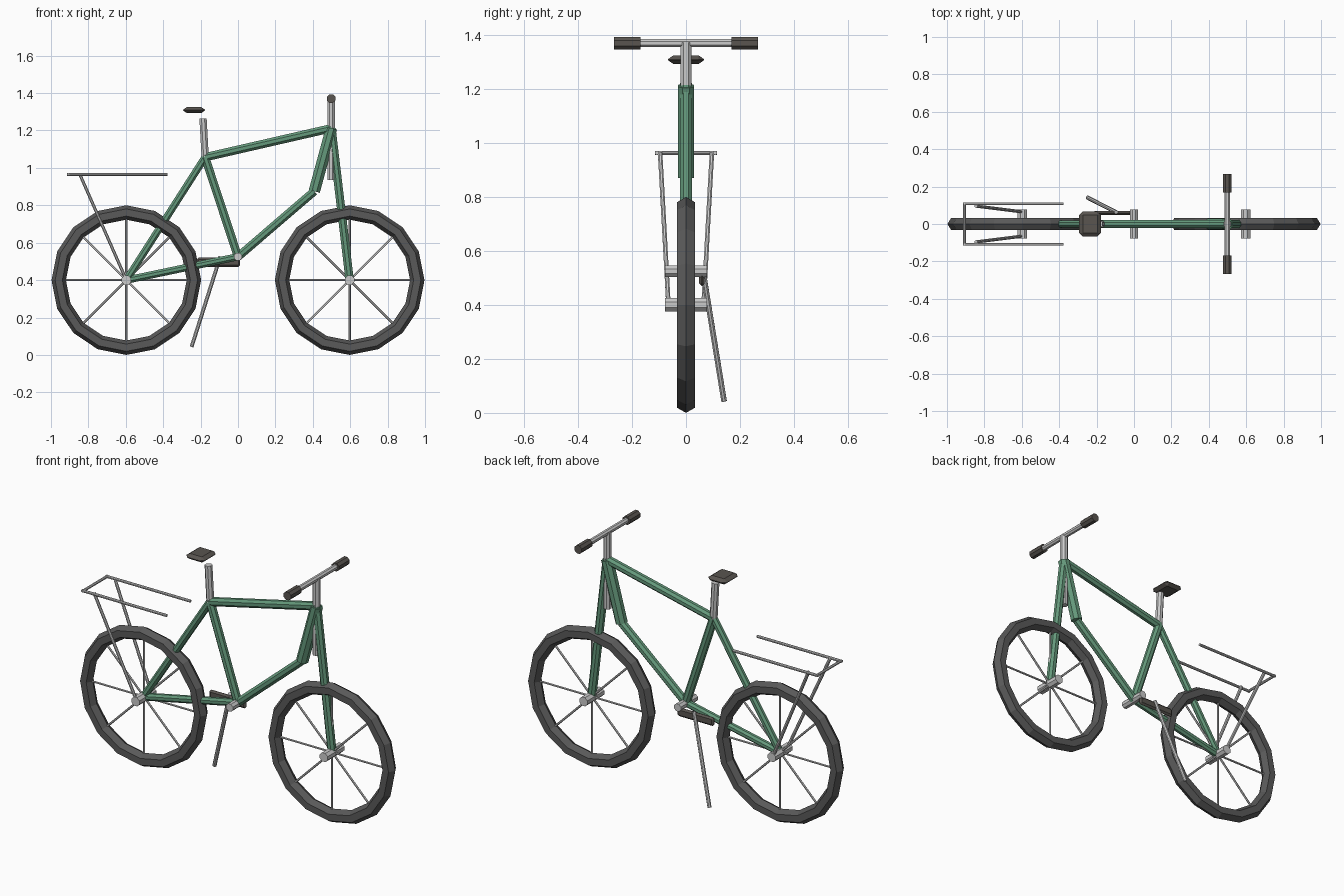
import bpy, bmesh, math
from mathutils import Vector, Matrix

if "Cube" in bpy.data.objects:
    bpy.data.objects.remove(bpy.data.objects["Cube"])


def material(name, rgb):
    m = bpy.data.materials.new(name)
    m.diffuse_color = (*rgb, 1)
    m.use_nodes = True
    m.node_tree.nodes["Principled BSDF"].inputs["Base Color"].default_value = m.diffuse_color
    return m


GREEN = material("green_paint", (0.13, 0.32, 0.20))
RUBBER = material("tyre_rubber", (0.10, 0.10, 0.10))
DARK = material("dark_trim", (0.10, 0.09, 0.08))


def finish(name, bm, mat=None):
    bmesh.ops.recalc_face_normals(bm, faces=bm.faces)
    me = bpy.data.meshes.new(name)
    bm.to_mesh(me)
    bm.free()
    if mat:
        me.materials.append(mat)
    ob = bpy.data.objects.new(name, me)
    bpy.context.collection.objects.link(ob)
    return ob


def add_rod(bm, a, b, r, sides):
    a, b = Vector(a), Vector(b)
    d = b - a
    # keep one flat facing sideways
    side = Vector((0, 1, 0)) if abs(d.normalized().y) < 0.9 else Vector((1, 0, 0))
    z = d.normalized()
    x = z.cross(side).normalized()
    y = z.cross(x)
    rot = Matrix((x, y, z)).transposed().to_4x4()
    spin = Matrix.Rotation(math.pi / sides, 4, 'Z')
    bmesh.ops.create_cone(bm, cap_ends=True, segments=sides, radius1=r, radius2=r,
                          depth=d.length,
                          matrix=Matrix.Translation((a + b) / 2) @ rot @ spin)


def rod(name, a, b, r, mat=None, sides=8):
    bm = bmesh.new()
    add_rod(bm, a, b, r, sides)
    return finish(name, bm, mat)


def chamfered_box(name, center, half, chamfer, mat):
    # bevel in a unit where the thinnest axis closes to a ridge
    k = min(range(3), key=lambda i: half[i])
    size = list(half)
    size[k] = chamfer * 1.1
    bm = bmesh.new()
    bmesh.ops.create_cube(bm, size=2)
    bmesh.ops.scale(bm, vec=size, verts=bm.verts)
    bmesh.ops.bevel(bm, geom=bm.edges[:], offset=chamfer, segments=1,
                    affect='EDGES', offset_type='OFFSET')
    fix = [1, 1, 1]
    fix[k] = half[k] / size[k]
    bmesh.ops.scale(bm, vec=fix, verts=bm.verts)
    bmesh.ops.translate(bm, vec=center, verts=bm.verts)
    return finish(name, bm, mat)


def wheel(prefix, x, z):
    # tyre: hexagon section swept round 16 steps
    major, minor, n, m = 0.3615, 0.0385, 16, 6
    bm = bmesh.new()
    rings = []
    for i in range(n):
        t = math.tau * i / n
        ring = []
        for j in range(m):
            p = math.tau * j / m
            r = major + minor * math.cos(p)
            ring.append(bm.verts.new((x + r * math.cos(t), minor * math.sin(p),
                                      z + r * math.sin(t))))
        rings.append(ring)
    for i in range(n):
        a, b = rings[i], rings[(i + 1) % n]
        for j in range(m):
            k = (j + 1) % m
            bm.faces.new((a[j], b[j], b[k], a[k]))
    finish(prefix + "_tyre", bm, RUBBER)
    # spokes
    bm = bmesh.new()
    for i in range(4):
        t = math.pi * i / 4
        v = Vector((math.cos(t), 0, math.sin(t))) * 0.335
        c = Vector((x, 0, z))
        add_rod(bm, c - v, c + v, 0.006, 6)
    finish(prefix + "_spokes", bm)
    rod(prefix + "_hub", (x, -0.077, z), (x, 0.077, z), 0.027)


# wheels
REAR, FRONT = (-0.597, 0, 0.40), (0.597, 0, 0.40)
wheel("rear_wheel", REAR[0], REAR[2])
wheel("front_wheel", FRONT[0], FRONT[2])

# frame
SEAT, HEAD = (-0.176, 0, 1.057), (0.50, 0, 1.212)
CRANK, BEND = (0, 0, 0.525), (0.408, 0, 0.875)
rod("top_tube", SEAT, HEAD, 0.024, GREEN)
rod("seat_tube", SEAT, CRANK, 0.024, GREEN)
rod("seat_stay", SEAT, REAR, 0.021, GREEN)
rod("chain_stay", REAR, CRANK, 0.021, GREEN)
rod("down_tube_lower", CRANK, BEND, 0.024, GREEN)
rod("down_tube_upper", BEND, HEAD, 0.033, GREEN)
rod("fork", HEAD, FRONT, 0.024, GREEN)
rod("crank_axle", (0, -0.077, 0.525), (0, 0.077, 0.525), 0.023)

# steering
rod("steering_post", (0.498, 0, 0.935), (0.498, 0, 1.372), 0.022)
rod("handlebar", (0.498, -0.255, 1.37), (0.498, 0.255, 1.37), 0.016)
for s, side in ((-1, "right"), (1, "left")):
    rod(side + "_grip", (0.498, s * 0.169, 1.37), (0.498, s * 0.266, 1.37), 0.025, DARK)

# saddle
rod("seat_post", (-0.175, 0, 1.05), (-0.187, 0, 1.264), 0.021)
chamfered_box("saddle", (-0.235, 0, 1.309), (0.059, 0.067, 0.016), 0.02, DARK)

# chain cover on the far side
chamfered_box("chain_cover", (-0.104, 0.059, 0.495), (0.116, 0.010, 0.025), 0.01, DARK)

# luggage rack
rod("rack_crossbar", (-0.906, -0.114, 0.964), (-0.906, 0.114, 0.964), 0.008)
for s, side in ((-1, "right"), (1, "left")):
    rod(side + "_rack_rail", (-0.914, s * 0.108, 0.964), (-0.376, s * 0.108, 0.964), 0.008)
    rod(side + "_rack_strut", (-0.845, s * 0.096, 0.964), (-0.597, s * 0.065, 0.40), 0.009)

# kickstand
rod("kickstand", (-0.095, 0.063, 0.525), (-0.248, 0.141, 0.044), 0.011)
